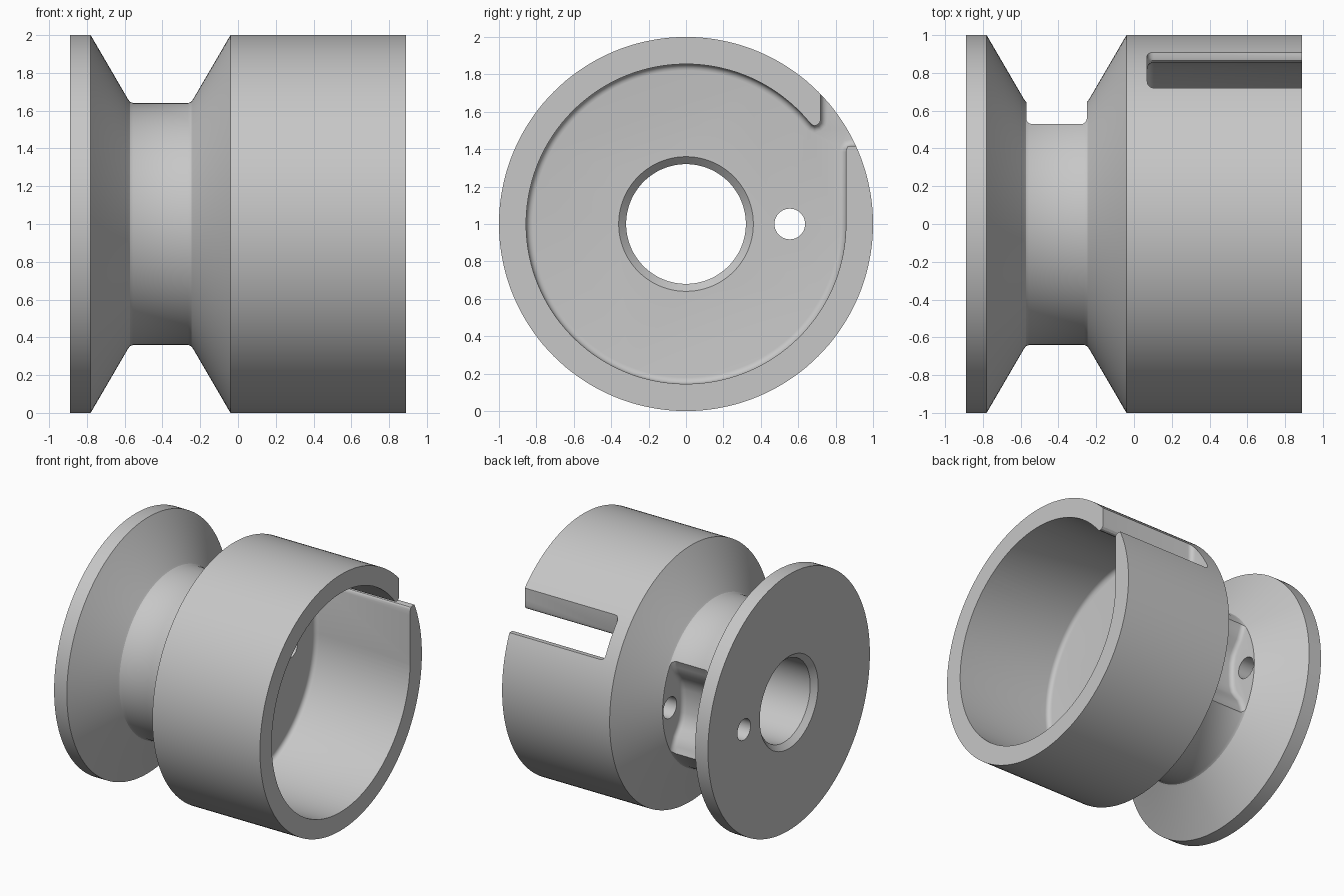
import bpy, bmesh
from math import sin, cos, pi, radians
from mathutils import Vector, Matrix

if "Cube" in bpy.data.objects:
    bpy.data.objects.remove(bpy.data.objects["Cube"], do_unlink=True)

grey = bpy.data.materials.new("plain grey")
grey.use_nodes = True
grey.diffuse_color = (0.57, 0.57, 0.57, 1)
bsdf = next(n for n in grey.node_tree.nodes if n.type == 'BSDF_PRINCIPLED')
bsdf.inputs["Base Color"].default_value = grey.diffuse_color


def make_object(name, bm):
    bmesh.ops.recalc_face_normals(bm, faces=bm.faces)
    mesh = bpy.data.meshes.new(name)
    bm.to_mesh(mesh)
    bm.free()
    ob = bpy.data.objects.new(name, mesh)
    mesh.materials.append(grey)
    bpy.context.collection.objects.link(ob)
    return ob


def skin(bm, rings, closed=False):
    """Join successive loops of vertices with quads."""
    pairs = list(zip(rings, rings[1:])) + ([(rings[-1], rings[0])] if closed else [])
    for a, b in pairs:
        for i in range(len(a)):
            j = (i + 1) % len(a)
            bm.faces.new((a[i], a[j], b[j], b[i]))


def revolve(name, profile, steps=144):
    """Turn a closed (x, radius) profile around the horizontal axle."""
    bm = bmesh.new()
    rings = [[bm.verts.new((x, r * cos(2 * pi * i / steps), 1 + r * sin(2 * pi * i / steps)))
              for i in range(steps)] for x, r in profile]
    skin(bm, rings, closed=True)
    return make_object(name, bm)


def inset(outline, d):
    """Move a counterclockwise outline inwards by d."""
    result = []
    for i, p in enumerate(outline):
        a = (p - outline[i - 1]).normalized()
        b = (outline[(i + 1) % len(outline)] - p).normalized()
        n1, n2 = Vector((-a.y, a.x)), Vector((-b.y, b.x))
        result.append(p + (n1 + n2) * d / (1 + n1.dot(n2)))
    return result


def rounded_prism(name, outline, x0, x1, r0, r1, steps=5):
    """Extrude a (y, z) outline along x, with rounded rims at its ends."""
    outline = [Vector(p) for p in outline]
    sections = []
    for x, r, s in ((x0, r0, 1), (x1, r1, -1)):
        part = [(x, 0)]
        if r:
            angles = [k * pi / 2 / steps for k in range(steps + 1)]
            part = [(x + s * r * (1 - cos(t)), r * (1 - sin(t))) for t in angles]
        sections += part if s == 1 else part[::-1]
    bm = bmesh.new()
    rings = [[bm.verts.new((x, p.x, 1 + p.y)) for p in inset(outline, d)] for x, d in sections]
    skin(bm, rings)
    bm.faces.new(rings[0])
    bm.faces.new(rings[-1])
    return make_object(name, bm)


def cut(target, cutter):
    mod = target.modifiers.new("cut", 'BOOLEAN')
    mod.operation, mod.solver, mod.object = 'DIFFERENCE', 'EXACT', cutter
    bpy.context.view_layer.objects.active = target
    bpy.ops.object.modifier_apply(modifier=mod.name)
    bpy.data.objects.remove(cutter, do_unlink=True)


# Spool body: flange, V groove with hub, drum and chamfered bore
spool = revolve("spool_body", [
    (-.89, .36), (-.89, 1), (-.78, 1),
    (-.582, .66), (-.573, .648), (-.555, .64),
    (-.265, .64), (-.247, .648), (-.238, .66),
    (-.04, 1), (.89, 1), (.89, .37), (.08, .37), (.03, .32), (-.85, .32)])

# Cup in the drum, opening into a slot with rounded lips
start, steps = radians(39.3), 120
arc = [start + (2 * pi - start) * k / steps for k in range(steps + 1)]
cup_outline = [(.855 * cos(t), .855 * sin(t)) for t in arc] + [
    (.855, .385), (.858, .402), (.866, .413), (.88, .417),
    (1.2, .417), (1.2, 1.1), (.72, 1.1),
    (.72, .56), (.716, .543), (.704, .53), (.688, .525), (.674, .53)]
cut(spool, rounded_prism("cup_cutter", cup_outline, .07, 1.1, .035, 0))

# Pocket in the back of the hub with soft shoulders
half = [(.8, .45), (.56, .41), (.528, .36), (.517, .31), (.49, .25),
        (.45, .2), (.42, .15), (.405, .09)]
pocket_outline = [(y, -z) for y, z in half] + [(.4, 0)] + half[::-1]
pocket_outline.reverse()
cut(spool, rounded_prism("pocket_cutter", pocket_outline, -.57, -.25, .035, .035))

# Cord hole running parallel to the axle
hole_outline = [(.555 + .082 * cos(k * pi / 20), .082 * sin(k * pi / 20)) for k in range(40)]
cut(spool, rounded_prism("hole_cutter", hole_outline, -1, .3, 0, 0))

# Smooth curved walls, sharp rims
bpy.ops.object.select_all(action='DESELECT')
spool.select_set(True)
bpy.context.view_layer.objects.active = spool
bpy.ops.object.shade_smooth_by_angle(angle=radians(28))
